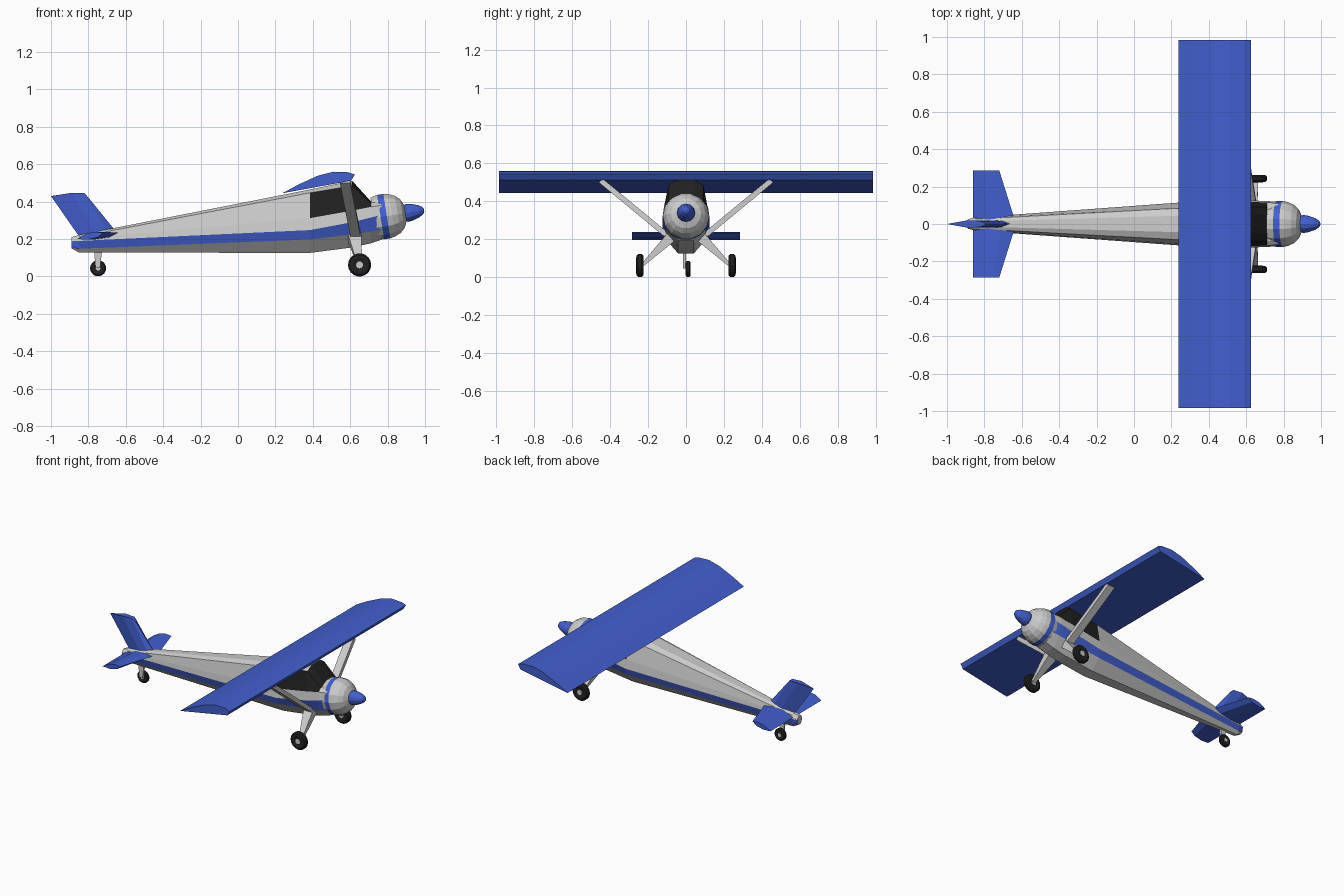
import bpy, bmesh
from math import sin, cos, pi, radians
from mathutils import Vector

if "Cube" in bpy.data.objects:
    bpy.data.objects.remove(bpy.data.objects["Cube"])


def material(name, color):
    m = bpy.data.materials.new(name)
    m.diffuse_color = (*color, 1)
    m.use_nodes = True
    m.node_tree.nodes["Principled BSDF"].inputs["Base Color"].default_value = m.diffuse_color
    return m


BLUE = material("blue_paint", (0.055, 0.115, 0.62))
BLACK = material("black", (0.015, 0.015, 0.015))
GREY = material("grey", (0.6, 0.6, 0.6))


def loft(name, rings, mats=(), pick=None):
    """Skin a list of equal-length point rings and cap both ends."""
    bm = bmesh.new()
    vs = [[bm.verts.new(p) for p in r] for r in rings]
    n = len(rings[0])
    for i in range(len(rings) - 1):
        for j in range(n):
            k = (j + 1) % n
            f = bm.faces.new((vs[i][j], vs[i][k], vs[i + 1][k], vs[i + 1][j]))
            if pick:
                f.material_index = pick(i, j)
    bm.faces.new(vs[0])
    bm.faces.new(vs[-1])
    bmesh.ops.recalc_face_normals(bm, faces=bm.faces)
    me = bpy.data.meshes.new(name)
    bm.to_mesh(me)
    bm.free()
    for m in mats:
        me.materials.append(m)
    ob = bpy.data.objects.new(name, me)
    bpy.context.collection.objects.link(ob)
    return ob


def lathe(name, origin, axis, profile, n, mats=(), pick=None):
    """Revolve (distance, radius) pairs around an axis."""
    o, a = Vector(origin), Vector(axis).normalized()
    u = a.cross(Vector((0, 0, 1))).normalized()
    w = u.cross(a)
    rings = [[o + a * t + (u * cos(2 * pi * k / n) + w * sin(2 * pi * k / n)) * r
              for k in range(n)] for t, r in profile]
    return loft(name, rings, mats, pick)


# Fuselage: x, heights (belly, stripe low, stripe high, sill, shoulder, roof), width scale
STATIONS = [
    (-0.89, (0.150, 0.160, 0.188, 0.195, 0.203, 0.210), 0.20),
    (-0.85, (0.128, 0.148, 0.190, 0.203, 0.212, 0.222), 0.28),
    (0.385, (0.126, 0.198, 0.248, 0.312, 0.447, 0.465), 1.0),
    (0.61, (0.155, 0.225, 0.290, 0.352, 0.485, 0.512), 1.0),
    (0.71, (0.177, 0.240, 0.315, 0.372, 0.392, 0.402), 0.99),
    (0.77, (0.197, 0.250, 0.330, 0.380, 0.395, 0.405), 0.93),
]
WIDTHS = (0.042, 0.105, 0.125, 0.117, 0.092, 0.048)


def section(x, zs, s):
    right = [(x, w * s, z) for w, z in zip(WIDTHS, zs)]
    return right + [(px, -py, pz) for px, py, pz in reversed(right)]


def fuselage_paint(i, j):
    if j in (1, 9):
        return 1
    if (i == 2 and j in (3, 7)) or (i == 3 and j in (3, 4, 5, 6, 7)):
        return 2
    return 0


loft("fuselage", [section(*s) for s in STATIONS], (GREY, BLUE, BLACK), fuselage_paint)

# Engine cowl and spinner share a slightly raised axis
NOSE = (0.78, 0, 0.32)
AXIS = (cos(radians(9)), 0, sin(radians(9)))
lathe("engine_cowl", NOSE, AXIS,
      [(-0.055, 0.115), (-0.018, 0.123), (0.016, 0.123), (0.045, 0.117),
       (0.075, 0.103), (0.1, 0.08), (0.116, 0.045)],
      14, (GREY, BLUE), lambda i, j: int(i == 1))
lathe("spinner", NOSE, AXIS,
      [(0.1, 0.04), (0.125, 0.048), (0.15, 0.045), (0.19, 0.032), (0.212, 0.018), (0.218, 0.006)],
      12, (BLUE,))

# Wing with a constant flat-bottomed profile
WING = [(0.237, 0.445), (0.32, 0.49), (0.43, 0.54), (0.51, 0.56), (0.59, 0.557),
        (0.625, 0.545), (0.605, 0.512)]
loft("wing", [[(x, y, z) for x, z in WING] for y in (-0.985, 0.985)], (BLUE,))

# Tail fin: six-sided root and tip sections
FIN_T = (0, 0.016, 0.02, 0, -0.02, -0.016)


def fin_ring(pts):
    a, b, c, d = pts
    return [(p[0], t, p[1]) for p, t in zip((a, b, c, d, c, b), FIN_T)]


loft("tail_fin", [fin_ring([(-0.64, 0.225), (-0.68, 0.21), (-0.74, 0.2), (-0.84, 0.2)]),
                  fin_ring([(-0.79, 0.41), (-0.82, 0.445), (-0.89, 0.447), (-1.0, 0.43)])],
     (BLUE,))


# Tailplane: tapers towards both tips
def tailplane_ring(y, lead):
    c = lead + 0.86
    prof = [(0, 0.2), (0.35, 0.229), (0.7, 0.238), (1, 0.234), (0.8, 0.21), (0.4, 0.197)]
    return [(-0.86 + u * c, y, z) for u, z in prof]


loft("tailplane", [tailplane_ring(y, x) for y, x in
                   ((-0.285, -0.72), (-0.03, -0.64), (0.03, -0.64), (0.285, -0.72))], (BLUE,))


# Flat bars for struts and legs: each end is (x0, x1, y, z, half thickness)
def bar(name, ends, side=1):
    rings = []
    for x0, x1, y, z, h in ends:
        rings.append([(x0, side * (y - h), z - h), (x1, side * (y - h), z - h),
                      (x1, side * (y + h), z + h), (x0, side * (y + h), z + h)])
    return loft(name, rings)


def wheel(name, x, y, z, r, half):
    lathe(name + "_tyre", (x, y, z), (0, 1, 0),
          [(-half * 0.75, r * 0.4), (-half, r * 0.6), (-half * 0.9, r * 0.85), (-half * 0.45, r),
           (half * 0.45, r), (half * 0.9, r * 0.85), (half, r * 0.6), (half * 0.75, r * 0.4)],
          18, (BLACK,))
    lathe(name + "_hub", (x, y, z), (0, 1, 0),
          [(-half * 0.95, r * 0.3), (half * 0.95, r * 0.3)], 12)


for side, label in ((1, "left"), (-1, "right")):
    # Wing struts run diagonally, so the thickness is set across y and z
    rings = [[(x, side * (y + dy), z + dz) for x, dy, dz in
              ((x0, -0.009, 0.011), (x1, -0.009, 0.011), (x1, 0.009, -0.011), (x0, 0.009, -0.011))]
             for x0, x1, y, z in ((0.6, 0.655, 0.105, 0.225), (0.545, 0.6, 0.45, 0.51))]
    loft(label + "_wing_strut", rings)
    bar(label + "_gear_leg", [(0.585, 0.66, 0.075, 0.215, 0.02), (0.637, 0.663, 0.228, 0.066, 0.006)], side)
    wheel(label + "_wheel", 0.65, side * 0.243, 0.062, 0.062, 0.02)

# Tail wheel on a small offset leg
loft("tail_wheel_leg", [[(x0, -0.015, z), (x1, -0.015, z), (x1, 0.0, z), (x0, 0.0, z)]
                        for x0, x1, z in ((-0.77, -0.725, 0.15), (-0.762, -0.738, 0.045))])
wheel("tail_wheel", -0.748, 0.011, 0.044, 0.043, 0.014)
